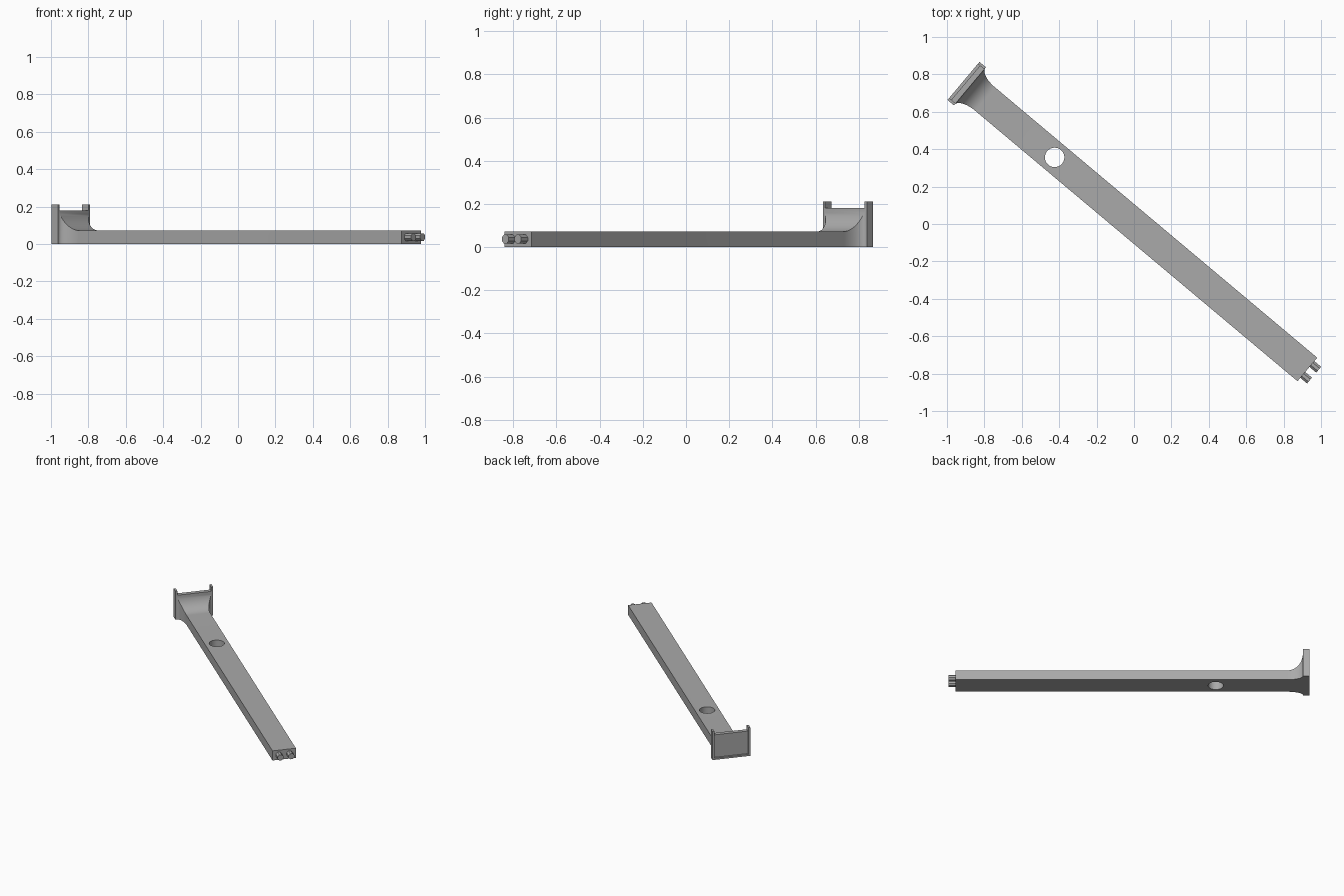
import bpy, bmesh, math
from mathutils import Matrix

cube = bpy.data.objects.get("Cube")
if cube:
    bpy.data.objects.remove(cube, do_unlink=True)

TURN = Matrix.Rotation(math.radians(-40), 4, 'Z')   # arm runs diagonally

grey = bpy.data.materials.new("plain grey")
grey.use_nodes = True
COLOUR = (0.4, 0.4, 0.4, 1)
grey.diffuse_color = COLOUR
grey.node_tree.nodes["Principled BSDF"].inputs["Base Color"].default_value = COLOUR


def finish(name, bm):
    bmesh.ops.recalc_face_normals(bm, faces=bm.faces)
    bm.transform(TURN)
    mesh = bpy.data.meshes.new(name)
    bm.to_mesh(mesh)
    bm.free()
    mesh.materials.append(grey)
    obj = bpy.data.objects.new(name, mesh)
    bpy.context.collection.objects.link(obj)
    return obj


def box(name, x0, x1, y0, y1, z0, z1):
    bm = bmesh.new()
    bmesh.ops.create_cube(bm, size=1)
    bm.transform(Matrix.Translation(((x0 + x1) / 2, (y0 + y1) / 2, (z0 + z1) / 2))
                 @ Matrix.Diagonal((x1 - x0, y1 - y0, z1 - z0, 1)))
    return finish(name, bm)


def cylinder(name, sides, radius, length, place):
    bm = bmesh.new()
    bmesh.ops.create_cone(bm, cap_ends=True, segments=sides, radius1=radius,
                          radius2=radius, depth=length)
    bm.transform(place)
    return finish(name, bm)


# Arm: a bar whose end flares sideways and upward in a concave curve
BACK, FRONT, FLARE = -1.145, 1.21, 0.105
HALF, HIGH, STEPS = 0.082, 0.072, 16
sections = [(FRONT, HALF, HIGH)]
for i in range(STEPS + 1):
    a = math.pi / 2 * i / STEPS
    rise = 1 - math.cos(a)
    sections.append((BACK + FLARE * (1 - math.sin(a)),
                     HALF + 0.046 * rise, HIGH + 0.108 * rise))
bm = bmesh.new()
rings = [[bm.verts.new(p) for p in ((x, -w, 0), (x, w, 0), (x, w, h), (x, -w, h))]
         for x, w, h in sections]
for a, b in zip(rings, rings[1:]):
    for k in range(4):
        bm.faces.new((a[k], a[(k + 1) % 4], b[(k + 1) % 4], b[k]))
bm.faces.new(rings[0])
bm.faces.new(rings[-1])
arm = finish("arm", bm)

# Round hole through the arm
cutter = cylinder("hole_cutter", 40, 0.052, 0.4, Matrix.Translation((-0.554, 0, 0.04)))
cutter.hide_render = True
cutter.hide_set(True)
cut = arm.modifiers.new("hole", 'BOOLEAN')
cut.operation = 'DIFFERENCE'
cut.solver = 'EXACT'
cut.object = cutter
bpy.context.view_layer.objects.active = arm
arm.select_set(True)
bpy.ops.object.modifier_apply(modifier=cut.name)
bpy.data.objects.remove(cutter, do_unlink=True)
bpy.ops.object.shade_smooth_by_angle(angle=math.radians(30))

# End plate: recessed panel, lower lip and two taller side rails
box("end_panel", -1.175, BACK, -0.12, 0.12, 0, 0.18)
box("lower_lip", -1.19, -1.175, -0.12, 0.12, 0, 0.012)
for side, name in ((-1, "right_rail"), (1, "left_rail")):
    lo, hi = sorted((side * 0.119, side * 0.133))
    box(name, -1.19, BACK, lo, hi, 0, 0.212)

# Two faceted pegs on the far end
for side, name in ((-1, "right_peg"), (1, "left_peg")):
    place = (Matrix.Translation((1.23, side * 0.038, 0.037))
             @ Matrix.Rotation(math.pi / 2, 4, 'Y')
             @ Matrix.Rotation(math.pi / 8, 4, 'Z'))
    cylinder(name, 8, 0.022, 0.054, place)
